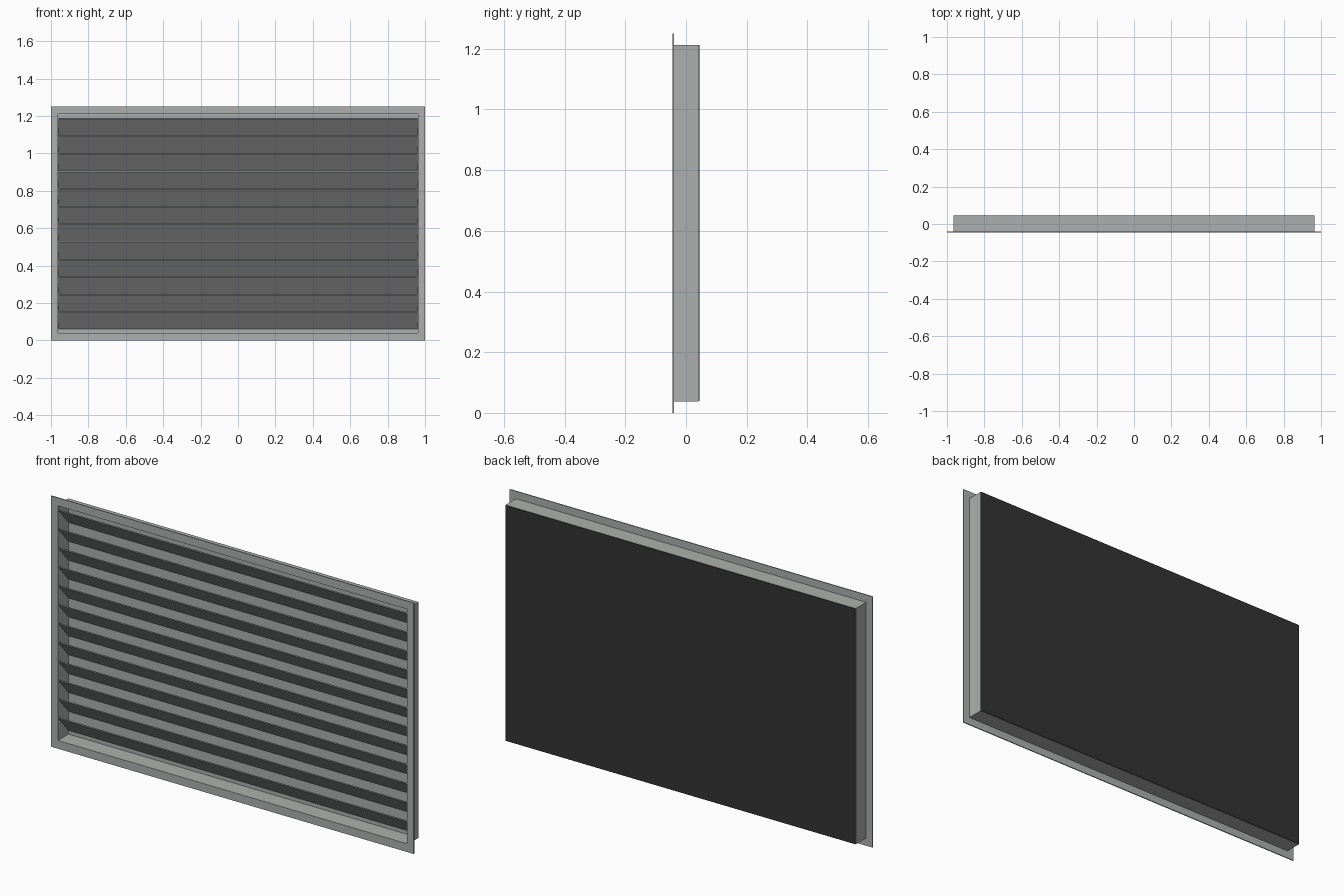
import bpy, bmesh

if "Cube" in bpy.data.objects:
    bpy.data.objects.remove(bpy.data.objects["Cube"])


def material(name, rgb):
    m = bpy.data.materials.new(name)
    m.diffuse_color = (*rgb, 1.0)
    m.use_nodes = True
    m.node_tree.nodes["Principled BSDF"].inputs["Base Color"].default_value = m.diffuse_color
    return m


GREY = material("light_grey_metal", (0.42, 0.435, 0.425))
BLACK = material("black_backing", (0.033, 0.033, 0.033))

FRONT, BACK = -0.0445, 0.0445      # overall depth
HALF_W, HEIGHT = 1.0, 1.25         # flange outline
IN_W, IN_LOW, IN_HIGH = 0.962, 0.041, 1.21   # clear opening
WALL = 0.003                       # sheet thickness


def finish(name, bm, mat):
    bmesh.ops.recalc_face_normals(bm, faces=bm.faces)
    mesh = bpy.data.meshes.new(name)
    bm.to_mesh(mesh)
    bm.free()
    mesh.materials.append(mat)
    ob = bpy.data.objects.new(name, mesh)
    bpy.context.collection.objects.link(ob)
    return ob


def rect(w, low, high):
    return [(-w, low), (w, low), (w, high), (-w, high)]


def ring(name, outer, inner, y0, y1, mat):
    """Rectangular frame with an open middle."""
    bm = bmesh.new()
    loops = [[bm.verts.new((x, y, z)) for x, z in pts]
             for pts, y in ((outer, y0), (inner, y0), (inner, y1), (outer, y1))]
    for a, b in zip(loops, loops[1:] + loops[:1]):
        for i in range(4):
            j = (i + 1) % 4
            bm.faces.new((a[i], a[j], b[j], b[i]))
    return finish(name, bm, mat)


def prism(name, profile, w, mat):
    """Extrude a (y, z) profile across x."""
    bm = bmesh.new()
    face = bm.faces.new([bm.verts.new((-w, y, z)) for y, z in profile])
    out = bmesh.ops.extrude_face_region(bm, geom=[face])
    verts = [v for v in out["geom"] if isinstance(v, bmesh.types.BMVert)]
    bmesh.ops.translate(bm, verts=verts, vec=(2 * w, 0, 0))
    return finish(name, bm, mat)


def plate(name, w, low, high, y0, y1, mat):
    return prism(name, [(y0, low), (y1, low), (y1, high), (y0, high)], w, mat)


# Front flange and the sleeve behind it
opening = rect(IN_W, IN_LOW, IN_HIGH)
sleeve_outline = rect(IN_W + WALL, IN_LOW - WALL, IN_HIGH + WALL)
ring("front_flange", rect(HALF_W, 0, HEIGHT), opening, FRONT, FRONT + 0.005, GREY)
ring("sleeve", sleeve_outline, opening, FRONT + 0.005, BACK - 0.003, GREY)

# Grey inner sheet with the black backing behind it
plate("inner_sheet", IN_W, IN_LOW, IN_HIGH, BACK - 0.006, BACK - 0.003, GREY)
plate("back_panel", IN_W + 0.002, IN_LOW - 0.002, IN_HIGH + 0.002,
      BACK - 0.003, BACK, BLACK)

# Twelve slats, high at the front and low at the back
COUNT, TOP, BOTTOM, THICK = 12, 1.19, 0.06, 0.006
pitch = (TOP - BOTTOM) / COUNT
y_front, y_back = FRONT + 0.005, BACK - 0.006
for i in range(COUNT):
    z = TOP - i * pitch
    prism(f"slat_{i + 1}", [(y_front, z), (y_front, z - THICK),
                            (y_back, z - pitch), (y_back, z - pitch + THICK)],
          IN_W - 0.001, GREY)
